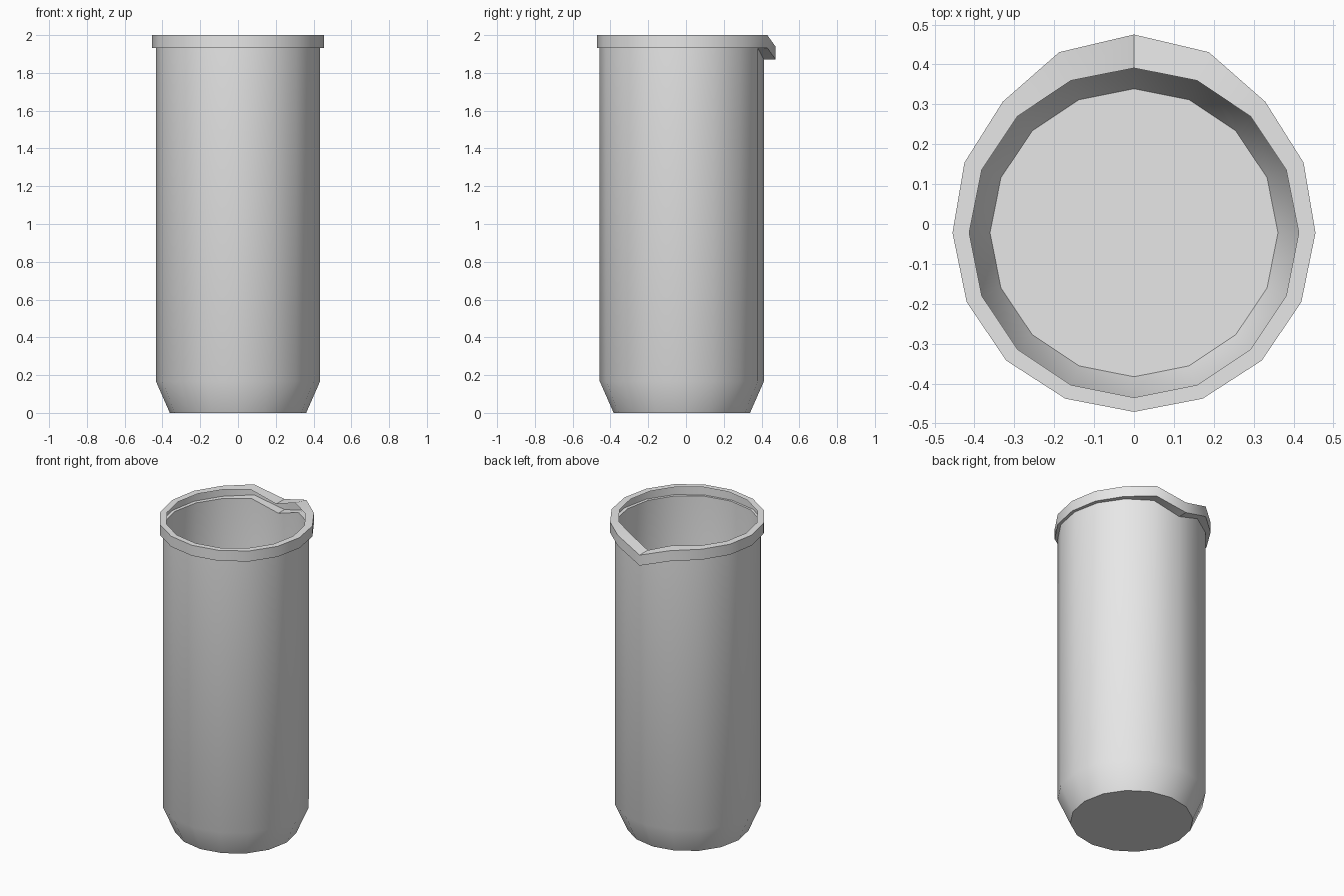
import bpy, bmesh, math

if "Cube" in bpy.data.objects:
    bpy.data.objects.remove(bpy.data.objects["Cube"])

SIDES = 16
CENTRE_Y = -0.022
DROP = 0.062          # how far the spout point dips below the rim

# Rim radius from the spout (back) round to the front, mirrored in x
RIM_RADIUS = [0.497, 0.49, 0.465, 0.46, 0.455, 0.454, 0.453, 0.45, 0.449]

# Profile rings from the base up: (radius or None for the flared rim, height, dips at spout)
PROFILE = [
    (0.361, 0.0, False),    # base
    (0.435, 0.168, False),  # shoulder of the tapered foot
    (0.435, 1.932, True),   # top of the wall
    (None, 1.932, True),    # underside of the rim
    (None, 2.0, True),      # top of the rim
    (0.413, 2.0, True),     # inner lip
]

glass = bpy.data.materials.new("light grey")
glass.diffuse_color = (0.8, 0.8, 0.8, 1.0)
glass.use_nodes = True
glass.node_tree.nodes["Principled BSDF"].inputs["Base Color"].default_value = glass.diffuse_color

bm = bmesh.new()
rings = []
for radius, height, dips in PROFILE:
    ring = []
    for i in range(SIDES):
        a = 2 * math.pi * i / SIDES
        r = radius if radius is not None else RIM_RADIUS[min(i, SIDES - i)]
        z = height - (DROP if dips and i == 0 else 0)
        ring.append(bm.verts.new((r * math.sin(a), CENTRE_Y + r * math.cos(a), z)))
    rings.append(ring)

# Floor, then the wall and rim as one thin skin
bm.faces.new(rings[0])
for low, high in zip(rings, rings[1:]):
    for i in range(SIDES):
        j = (i + 1) % SIDES
        bm.faces.new((low[j], low[i], high[i], high[j]))
# The winding above already faces outwards; the floor ring runs clockwise, facing down

mesh = bpy.data.meshes.new("beaker")
bm.to_mesh(mesh)
bm.free()
mesh.materials.append(glass)
beaker = bpy.data.objects.new("beaker", mesh)
bpy.context.collection.objects.link(beaker)

# Smooth wall, sharp rim and floor edges
bpy.context.view_layer.objects.active = beaker
beaker.select_set(True)
bpy.ops.object.shade_smooth_by_angle(angle=math.radians(35))
